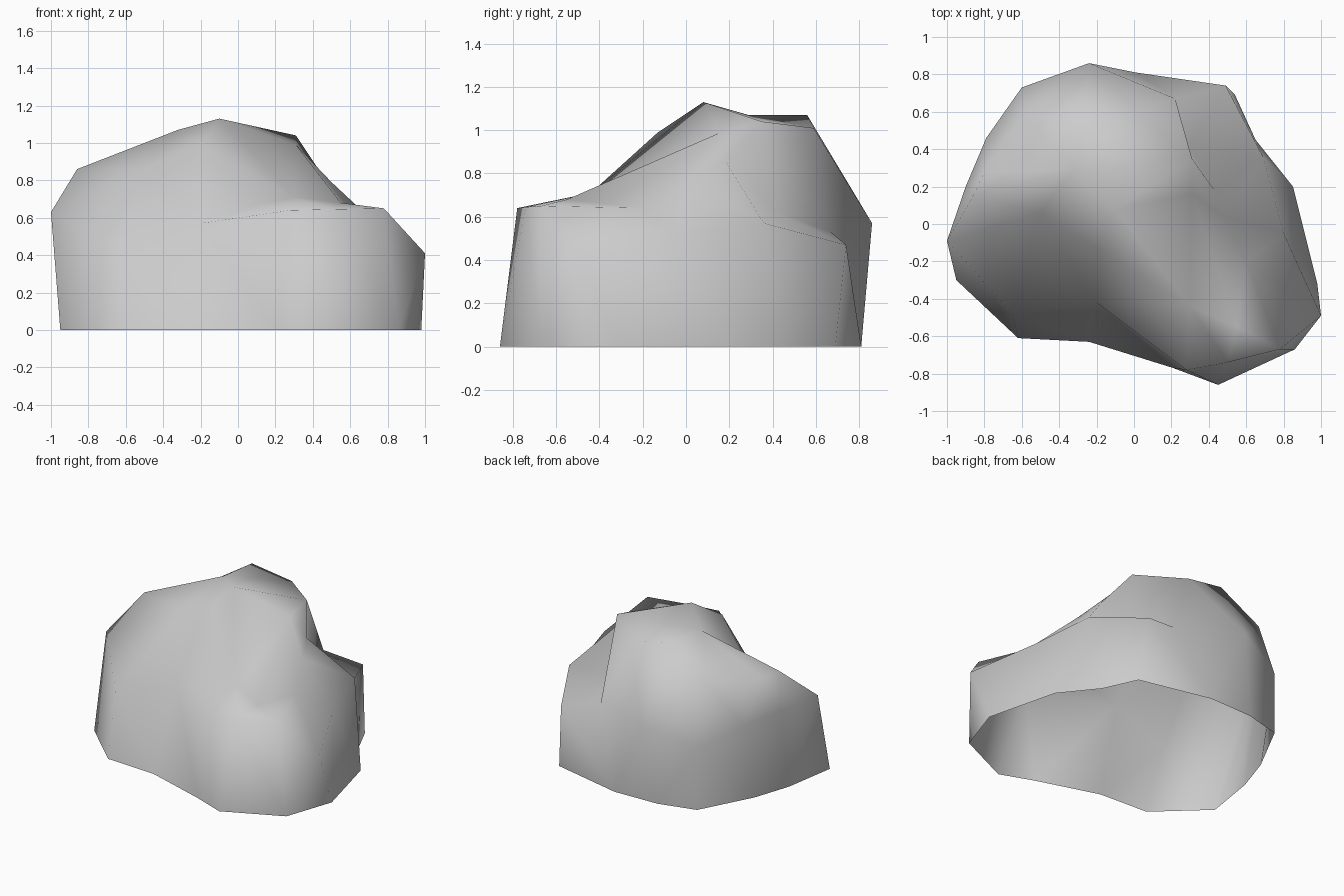
import bpy
import bmesh
from mathutils import Vector

# Remove the default cube only
default_cube = bpy.data.objects.get("Cube")
if default_cube:
    bpy.data.objects.remove(default_cube, do_unlink=True)


def make_material(name, colour):
    material = bpy.data.materials.new(name)
    material.use_nodes = True
    material.diffuse_color = colour
    shader = next(n for n in material.node_tree.nodes if n.type == "BSDF_PRINCIPLED")
    shader.inputs["Base Color"].default_value = colour
    shader.inputs["Roughness"].default_value = 0.9
    return material


# Footprint on the ground, counter-clockwise from the left end
footprint = [
    (-.95, -.3), (-.62, -.61), (-.24, -.63), (.21, -.77), (.45, -.86),
    (.86, -.67), (.98, -.32), (.85, .2), (.65, .45), (.54, .69),
    (.01, .81), (-.33, .8), (-.6, .73), (-.8, .35), (-.89, .08),
]

# Shoulder line, where the steep walls end
shoulder = [
    (-1, -.09, .63), (-.65, -.48, .43), (-.2, -.42, .57), (.28, -.78, .64),
    (.5, -.74, .645), (.78, -.67, .65), (1, -.49, .41), (.8, -.05, .51),
    (.69, .36, .57), (.49, .74, .47), (.22, .67, .53), (-.24, .86, .57),
    (-.6, .73, .45), (-.79, .46, .56), (-.9, .2, .6),
]

# Crown line, around the summit and over the low front hump
crown = [
    (-.86, .15, .86), (-.5, .06, .86), (-.2, -.13, .99), (.1, -.43, .67),
    (.3, -.44, .71), (.55, -.55, .68), (.6, -.2, .64), (.5, .03, .79),
    (.43, .18, .86), (.31, .35, 1.04), (.02, .59, 1.01), (-.28, .56, 1.07),
    (-.58, .59, .87), (-.72, .4, .82), (-.8, .28, .84),
]


def add_ring(mesh, points):
    return [mesh.verts.new(Vector(point).to_3d()) for point in points]


def bridge(mesh, lower, upper, skip):
    """Join two closed rings with four-sided faces, leaving out some columns."""
    count = len(lower)
    for i in range(count):
        j = (i + 1) % count
        if i not in skip:
            mesh.faces.new((lower[i], lower[j], upper[j], upper[i]))


def fan(mesh, path, tip):
    """Join each step of a path to one tip with triangles."""
    for start, end in zip(path, path[1:]):
        mesh.faces.new((start, end, tip))


# Boulder walls, left open underneath and notched at the back ledge
shell = bmesh.new()
base, rim, top = (add_ring(shell, points) for points in (footprint, shoulder, crown))
bridge(shell, base, rim, skip=(9,))
fan(shell, [base[9], base[10], rim[10]], rim[9])
bridge(shell, rim, top, skip=(8, 9))

# Summit, east spur, west saddle and the hollow of the back ledge
summit, spur, saddle, hollow = add_ring(shell, [
    (-.1, .08, 1.13), (.31, .16, .99), (-.32, .29, 1.07), (.29, .42, .62),
])
fan(shell, top[2:4], top[4])
fan(shell, [top[2], top[4], spur], summit)
fan(shell, top[4:10] + [summit], spur)
fan(shell, [summit] + top[9:] + top[:3] + [summit], saddle)
fan(shell, rim[8:11] + [top[9], top[8], rim[8]], hollow)
fan(shell, [rim[10], top[10]], top[9])

bmesh.ops.triangulate(shell, faces=shell.faces[:], quad_method="SHORT_EDGE")
for face in shell.faces:
    face.smooth = True

boulder_mesh = bpy.data.meshes.new("boulder")
shell.to_mesh(boulder_mesh)
shell.free()
boulder_mesh.materials.append(make_material("stone grey", (.6, .6, .6, 1)))
boulder = bpy.data.objects.new("boulder", boulder_mesh)
bpy.context.collection.objects.link(boulder)
